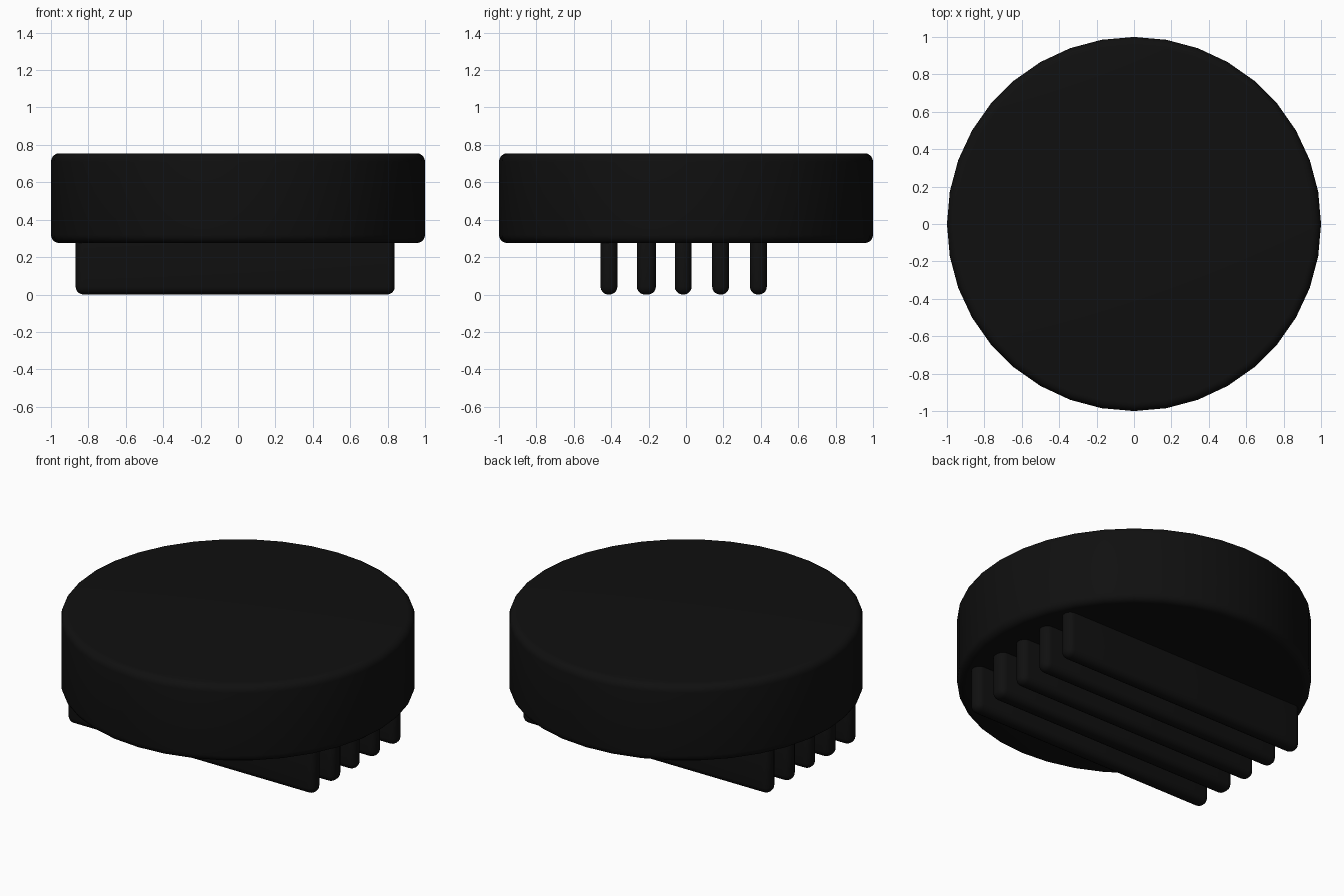
import bpy

cube = bpy.data.objects.get("Cube")
if cube:
    bpy.data.objects.remove(cube, do_unlink=True)

# Near-black plastic
black = bpy.data.materials.new("black_plastic")
black.use_nodes = True
color = (0.005, 0.005, 0.005, 1)
black.diffuse_color = color
black.node_tree.nodes["Principled BSDF"].inputs["Base Color"].default_value = color


def finish(name, radius):
    """Name the active object, round its edges and shade it smooth."""
    obj = bpy.context.object
    obj.name = name
    obj.data.materials.append(black)
    bpy.ops.object.transform_apply(location=False, rotation=False, scale=True)
    bevel = obj.modifiers.new("rounded_edges", "BEVEL")
    bevel.width = radius
    bevel.segments = 5
    bevel.limit_method = "ANGLE"
    bevel.angle_limit = 0.8
    bpy.ops.object.modifier_apply(modifier=bevel.name)
    bpy.ops.object.shade_smooth_by_angle()
    return obj


# Round cap
cap_bottom, cap_top = 0.275, 0.755
bpy.ops.mesh.primitive_cylinder_add(
    vertices=36, radius=1, depth=cap_top - cap_bottom,
    location=(0, 0, (cap_bottom + cap_top) / 2))
finish("cap", 0.045)

# Parallel fins under the cap, sunk slightly into it
fin_left, fin_right, fin_top = 0.838, -0.868, 0.34
fins = [(-0.412, 0.09), (-0.212, 0.102), (-0.015, 0.09), (0.185, 0.09), (0.387, 0.09)]
for i, (y, width) in enumerate(fins, 1):
    bpy.ops.mesh.primitive_cube_add(
        size=1, location=((fin_left + fin_right) / 2, y, fin_top / 2))
    bpy.context.object.scale = (fin_left - fin_right, width, fin_top)
    finish(f"fin_{i}", 0.042)
